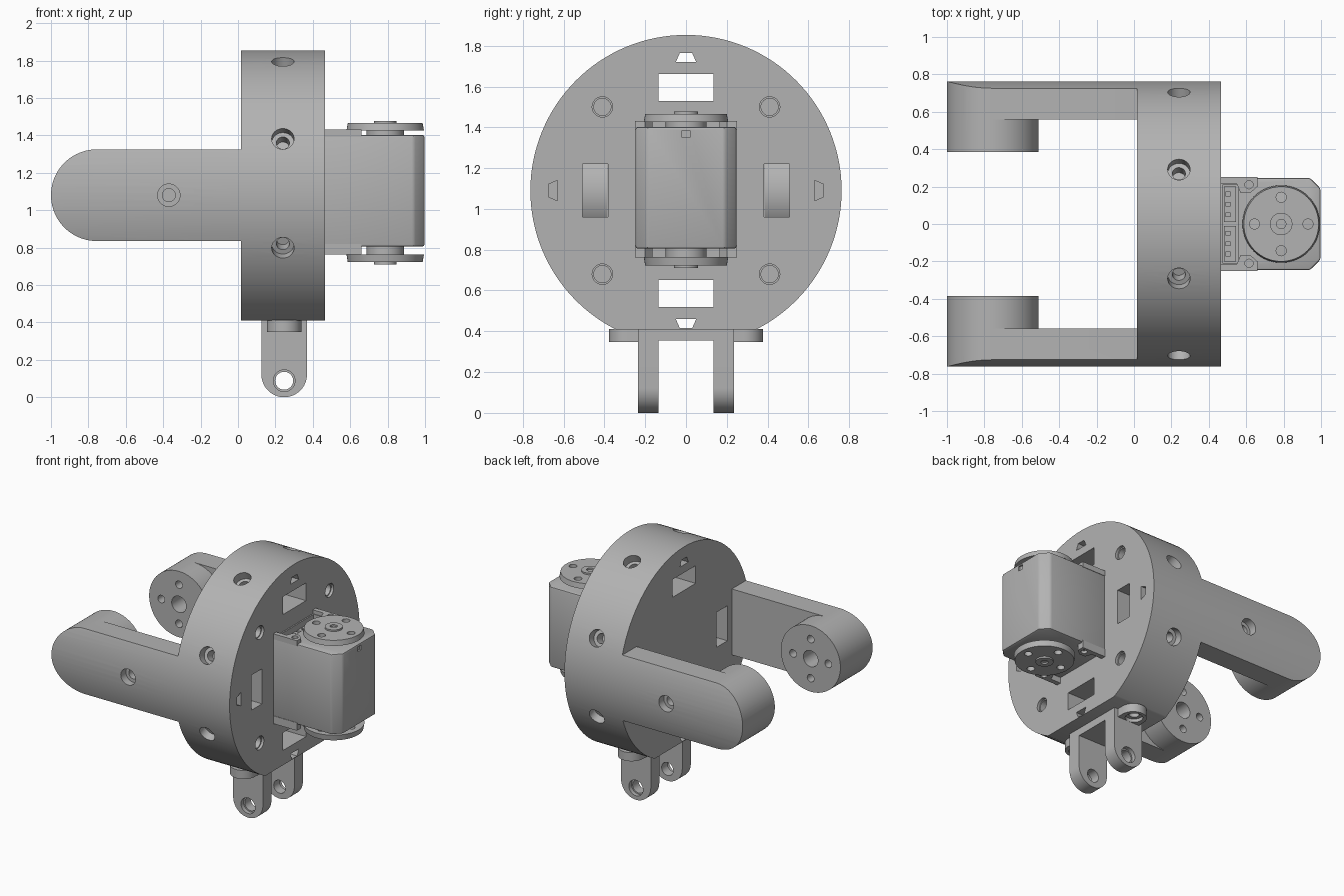
import bpy, bmesh
from math import sin, cos, pi, radians
from mathutils import Vector

cube = bpy.data.objects.get("Cube")
if cube:
    bpy.data.objects.remove(cube, do_unlink=True)

GREY = (0.45, 0.45, 0.45, 1)
mat = bpy.data.materials.new("plain grey")
mat.use_nodes = True
mat.diffuse_color = GREY
mat.node_tree.nodes["Principled BSDF"].inputs["Base Color"].default_value = GREY

RAD, MID = 0.763, 1.09      # housing radius and axis height
X0, X1 = 0.015, 0.465       # housing back and front


def make(name, bottom, top):
    """Solid between two matching rings of points."""
    bm = bmesh.new()
    a = [bm.verts.new(p) for p in bottom]
    b = [bm.verts.new(p) for p in top]
    bm.faces.new(a)
    bm.faces.new(b)
    for i in range(len(a)):
        j = (i + 1) % len(a)
        bm.faces.new((a[i], a[j], b[j], b[i]))
    bmesh.ops.recalc_face_normals(bm, faces=bm.faces)
    me = bpy.data.meshes.new(name)
    bm.to_mesh(me)
    bm.free()
    me.materials.append(mat)
    ob = bpy.data.objects.new(name, me)
    bpy.context.collection.objects.link(ob)
    return ob


def prism(name, pts, axis, lo, hi):
    """Extrude a 2D profile along one axis."""
    def place(u, v, w):
        return {"x": (w, u, v), "y": (u, w, v), "z": (u, v, w)}[axis]
    return make(name, [place(u, v, lo) for u, v in pts], [place(u, v, hi) for u, v in pts])


def rod(name, p, q, r, n=32, r2=None):
    """Cylinder or cone between two points."""
    p, q = Vector(p), Vector(q)
    rot = (q - p).to_track_quat("Z", "Y")
    ring = [rot @ Vector((cos(2 * pi * i / n), sin(2 * pi * i / n), 0)) for i in range(n)]
    return make(name, [p + c * r for c in ring], [q + c * (r2 or r) for c in ring])


def box(name, x0, x1, y0, y1, z0, z1):
    return prism(name, [(x0, y0), (x1, y0), (x1, y1), (x0, y1)], "z", z0, z1)


def combine(ob, others, op="DIFFERENCE"):
    for other in others:
        mod = ob.modifiers.new("cut", "BOOLEAN")
        mod.operation, mod.solver, mod.object = op, "EXACT", other
        bpy.context.view_layer.objects.active = ob
        bpy.ops.object.modifier_apply(modifier=mod.name)
        bpy.data.objects.remove(other, do_unlink=True)


def screw_hole(p, inward, wide=0.06, narrow=0.035, depth=0.06):
    """Counterbored hole cutters at a surface point."""
    p, d = Vector(p), Vector(inward).normalized()
    return [rod("cutter", p - d * 0.06, p + d * depth, wide),
            rod("cutter", p, p + d * (depth + 0.07), narrow)]


# Round housing with a flat underside
housing = rod("round_housing", (X0, 0, MID), (X1, 0, MID), RAD, 128)
cuts = [box("cutter", -1, 1, -1, 1, 0, 0.41)]
for s in (-1, 1):
    z = MID + s * 0.505
    cuts.append(box("cutter", -0.2, 0.7, -0.135, 0.135, z - 0.066, z + 0.066))
    cuts.append(box("cutter", -0.2, 0.7, s * 0.445 - 0.063, s * 0.445 + 0.063, 0.96, 1.22))
    for t in (-1, 1):
        cuts += screw_hole((X1, s * 0.41, MID + t * 0.41), (-1, 0, 0), 0.05, 0.042, 0.02)
    # Small tapered keyways near the rim
    key = [(-0.05, 0.63), (0.05, 0.63), (0.03, 0.675), (-0.03, 0.675)]
    cuts.append(prism("cutter", [(u, MID + s * v) for u, v in key], "x", -0.2, 0.7))
    cuts.append(prism("cutter", [(s * v, MID + u) for u, v in key], "x", 0.35, 0.7))
for k in range(8):
    a = radians(22.5 + 45 * k)
    if sin(a) > -0.9:
        out = Vector((0, cos(a), sin(a)))
        cuts += screw_hole(Vector((0.24, 0, MID)) + out * RAD, -out)
combine(housing, cuts)

# Pair of side arms, each with a round boss at the end
BX, BZ, BR = -0.755, 1.08, 0.245
for s, side in ((-1, "right"), (1, "left")):
    prof = [(BX + BR * cos(pi / 2 + pi * i / 40), BZ + BR * sin(pi / 2 + pi * i / 40))
            for i in range(41)]
    prof += [(X0 + 0.02, BZ - BR), (X0 + 0.02, BZ + BR)]
    arm = prism(side + "_arm", prof, "y", s * 0.56, s * 0.85)
    boss = rod("boss", (BX, s * 0.385, BZ), (BX, s * 0.7, BZ), BR, 80)
    combine(arm, [boss], "UNION")
    combine(arm, [rod("cutter", (-1.2, 0, MID), (0.3, 0, MID), RAD, 128)], "INTERSECT")
    holes = screw_hole((-0.37, s * RAD, BZ), (0, -s, 0))
    holes.append(rod("cutter", (BX, s * 0.3, BZ), (BX, s * 0.6, BZ), 0.06))
    for k in range(4):
        x, z = BX + 0.145 * cos(k * pi / 2), BZ + 0.145 * sin(k * pi / 2)
        holes.append(rod("cutter", (x, s * 0.3, z), (x, s * 0.5, z), 0.028, 24))
    combine(arm, holes)

# Lower fork bracket: plate, round ears and two tabs
FX, FR = 0.247, 0.122
box("fork_plate", FX - FR, FX + FR, -0.235, 0.235, 0.355, 0.412)
for s, side in ((-1, "right"), (1, "left")):
    ear = rod(side + "_fork_ear", (FX, s * 0.285, 0.348), (FX, s * 0.285, 0.412), 0.092, 40)
    combine(ear, [box("link", FX - 0.092, FX + 0.092, s * 0.22 - 0.065, s * 0.22 + 0.065,
                      0.348, 0.412)], "UNION")
    combine(ear, screw_hole((FX, s * 0.295, 0.348), (0, 0, 1), 0.06, 0.035, 0.025))
    prof = [(FX + FR * cos(pi + pi * i / 32), FR + FR * sin(pi + pi * i / 32)) for i in range(33)]
    prof += [(FX + FR, 0.412), (FX - FR, 0.412)]
    tab = prism(side + "_fork_tab", prof, "y", s * 0.135, s * 0.235)
    combine(tab, screw_hole((FX, s * 0.235, 0.088), (0, -s, 0), 0.058, 0.048, 0.03))

# Motor body with chamfered front corners
HX = 0.787
motor = prism("motor_body", [(0.45, -0.247), (0.94, -0.247), (0.997, -0.19), (0.997, 0.19),
                             (0.94, 0.247), (0.45, 0.247)], "z", 0.805, 1.402)
bev = motor.modifiers.new("soft_edges", "BEVEL")
bev.width, bev.segments = 0.012, 2
bpy.context.view_layer.objects.active = motor
bpy.ops.object.modifier_apply(modifier=bev.name)
combine(motor, [box("cutter", 0.475, 0.56, -0.21, 0.21, 1.25, 1.6),
                box("cutter", 0.985, 1.1, -0.02, 0.02, 1.35, 1.385)])

# Connector block with pin sockets
for s, side in ((-1, "right"), (1, "left")):
    plug = box(side + "_connector", 0.48, 0.545, s * 0.105 - 0.095, s * 0.105 + 0.095, 1.25, 1.36)
    combine(plug, [box("cutter", 0.49, 0.515, s * y - 0.01, s * y + 0.01, 1.33, 1.4)
                   for y in (0.05, 0.105, 0.16)])

# Corner mounting lugs above and below the motor
for zs, level in ((1, "upper"), (-1, "lower")):
    edge, base = (1.43, 1.39) if zs > 0 else (0.762, 0.82)
    for s, side in ((-1, "right"), (1, "left")):
        lug = prism(f"{level}_{side}_lug",
                    [(0.45, s * 0.25), (0.66, s * 0.25), (0.66, s * 0.2), (0.62, s * 0.165),
                     (0.57, s * 0.165), (0.55, s * 0.215), (0.45, s * 0.215)], "z", base, edge)
        combine(lug, [rod("cutter", (0.615, s * 0.21, edge - zs * 0.02),
                          (0.615, s * 0.21, edge + zs * 0.1), 0.022, 20)])

    # Output disc, hub and centre screw
    inner, outer = (1.427, 1.465) if zs > 0 else (0.763, 0.722)
    rod(level + "_hub", (HX, 0, base), (HX, 0, inner + zs * 0.01), 0.1, 40)
    disc = rod(level + "_output_disc", (HX, 0, inner), (HX, 0, outer), 0.207, 64, 0.2)
    holes = [rod("cutter", (HX + 0.143 * cos(k * pi / 2), 0.143 * sin(k * pi / 2), inner - zs * 0.1),
                 (HX + 0.143 * cos(k * pi / 2), 0.143 * sin(k * pi / 2), outer + zs * 0.1), 0.027, 24)
             for k in range(4)]
    combine(disc, holes)
    cap = rod(level + "_centre_cap", (HX, 0, inner + zs * 0.01), (HX, 0, outer + zs * 0.012), 0.06)
    combine(cap, [rod("cutter", (HX, 0, outer - zs * 0.015), (HX, 0, outer + zs * 0.1), 0.025, 24)])

# Smooth curved surfaces, keep hard edges
bpy.ops.object.select_all(action="DESELECT")
for ob in bpy.context.scene.objects:
    if ob.type == "MESH" and mat.name in ob.data.materials:
        ob.select_set(True)
        bpy.context.view_layer.objects.active = ob
bpy.ops.object.shade_smooth_by_angle(angle=radians(30))
